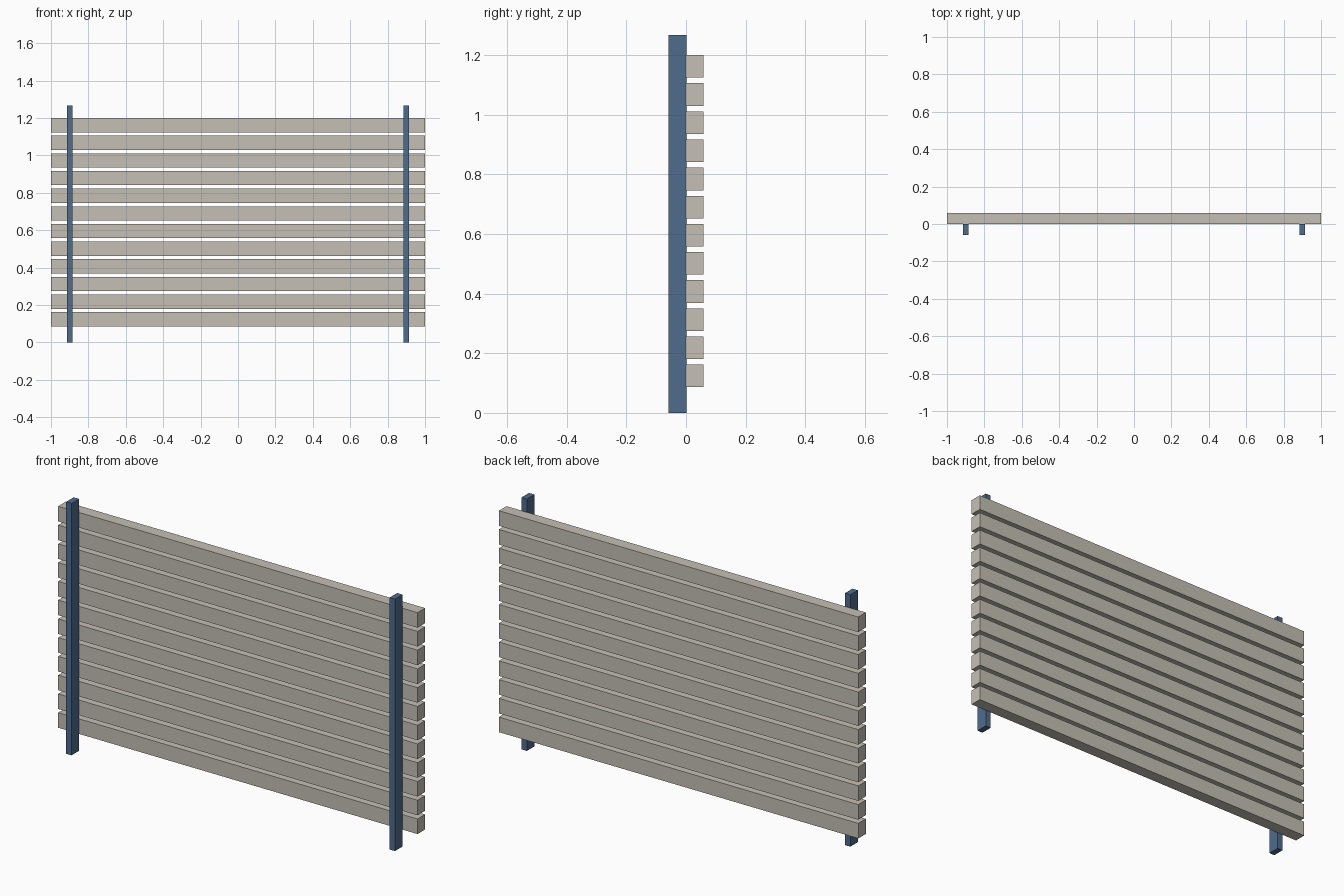
import bpy

if "Cube" in bpy.data.objects:
    bpy.data.objects.remove(bpy.data.objects["Cube"])


def box(name, lo, hi, mat=None):
    centre = [(a + b) / 2 for a, b in zip(lo, hi)]
    bpy.ops.mesh.primitive_cube_add(size=1, location=centre)
    ob = bpy.context.object
    ob.name = name
    ob.scale = [b - a for a, b in zip(lo, hi)]
    bpy.ops.object.transform_apply(location=False, rotation=False, scale=True)
    if mat:
        ob.data.materials.append(mat)
    return ob


def colour(name, rgb):
    mat = bpy.data.materials.new(name)
    mat.diffuse_color = (*rgb, 1)
    mat.use_nodes = True
    mat.node_tree.nodes["Principled BSDF"].inputs["Base Color"].default_value = mat.diffuse_color
    return mat


blue = colour("post_blue", (0.08, 0.15, 0.27))
beige = colour("slat_beige", (0.56, 0.53, 0.46))

# Upright posts in front of the slats
for side, x in (("left", -0.9), ("right", 0.9)):
    box(f"{side}_post", (x - 0.015, -0.059, 0), (x + 0.015, 0.001, 1.267), blue)

# Horizontal slats, evenly spaced
COUNT, HEIGHT, BOTTOM, TOP = 12, 0.076, 0.086, 1.2
pitch = (TOP - HEIGHT - BOTTOM) / (COUNT - 1)
for i in range(COUNT):
    z = BOTTOM + i * pitch
    box(f"slat_{i + 1}", (-1, -0.001, z), (1, 0.059, z + HEIGHT), beige)
